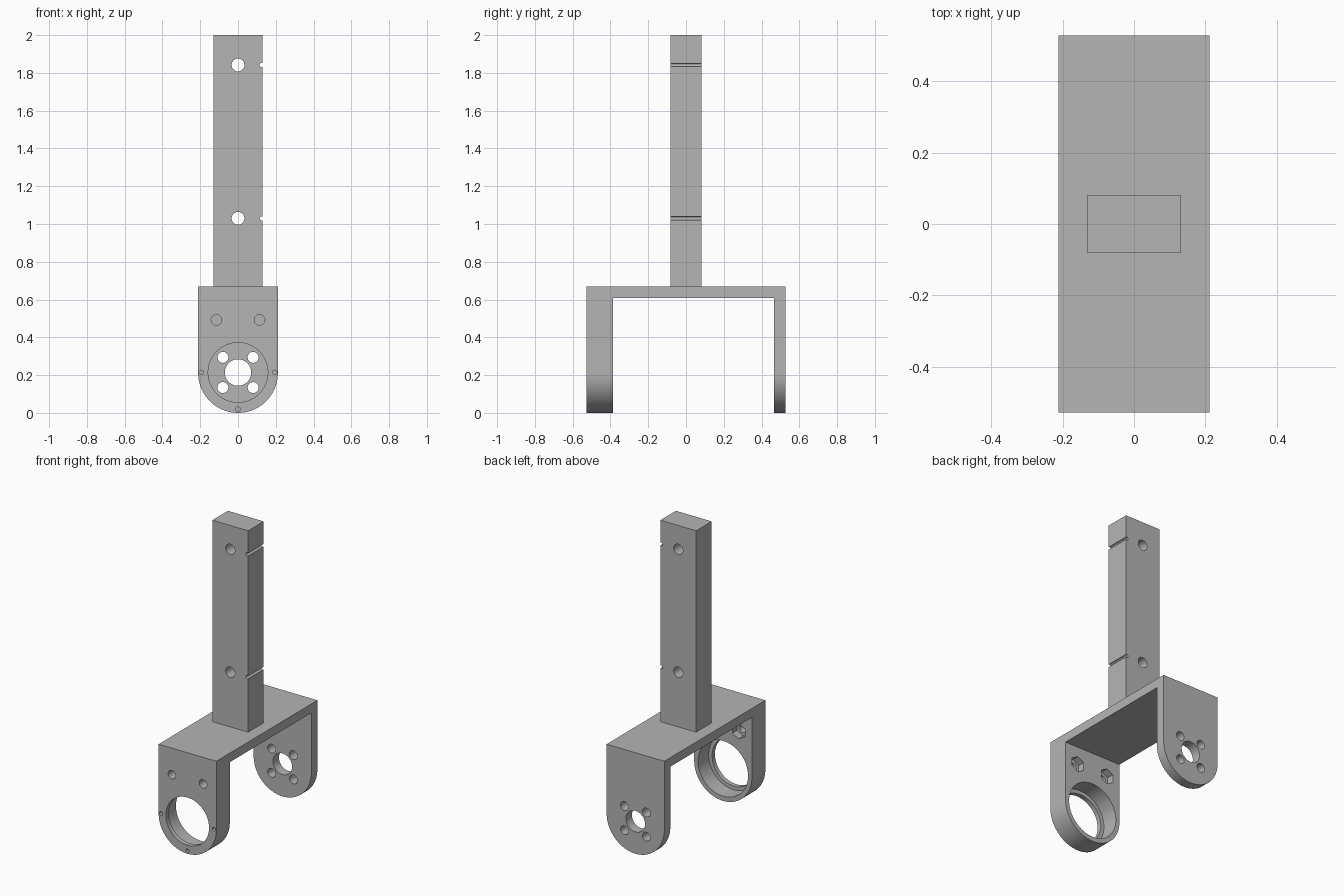
import bpy
import bmesh
from math import cos, sin, pi, radians
from mathutils import Matrix, Vector

default = bpy.data.objects.get("Cube")
if default:
    bpy.data.objects.remove(default, do_unlink=True)

grey = bpy.data.materials.new("light_grey")
grey.use_nodes = True
colour = (0.46, 0.46, 0.46, 1)
grey.diffuse_color = colour
grey.node_tree.nodes["Principled BSDF"].inputs["Base Color"].default_value = colour


def extrude(name, points, direction):
    """Prism from a closed 3D outline."""
    bm = bmesh.new()
    face = bm.faces.new([bm.verts.new(p) for p in points])
    result = bmesh.ops.extrude_face_region(bm, geom=[face])
    moved = [v for v in result["geom"] if isinstance(v, bmesh.types.BMVert)]
    bmesh.ops.translate(bm, verts=moved, vec=Vector(direction))
    bmesh.ops.recalc_face_normals(bm, faces=bm.faces)
    mesh = bpy.data.meshes.new(name)
    bm.to_mesh(mesh)
    bm.free()
    obj = bpy.data.objects.new(name, mesh)
    bpy.context.collection.objects.link(obj)
    mesh.materials.append(grey)
    return obj


def drill(x, z, radius, y0, y1, sides=48):
    """Cutter prism running along y, with a corner pointing up."""
    ring = [(x + radius * sin(2 * pi * i / sides), y0,
             z + radius * cos(2 * pi * i / sides)) for i in range(sides)]
    return extrude("cutter", ring, (0, y1 - y0, 0))


def boolean(obj, other, operation="DIFFERENCE"):
    """Apply a boolean, then remove the helper."""
    mod = obj.modifiers.new("boolean", "BOOLEAN")
    mod.operation = operation
    mod.solver = "EXACT"
    mod.object = other
    other.hide_render = True
    bpy.context.view_layer.update()
    graph = bpy.context.evaluated_depsgraph_get()
    mesh = bpy.data.meshes.new_from_object(obj.evaluated_get(graph))
    obj.modifiers.clear()
    obj.data = mesh
    bpy.data.objects.remove(other, do_unlink=True)


half_width, half_depth, top = 0.211, 0.528, 0.668
front_in, back_in, under = -0.387, 0.465, 0.608
axis_z = 0.214

# Fork bracket: U-shaped side profile trimmed by a round-ended front profile
u_shape = [(-half_depth, -0.1), (front_in, -0.1), (front_in, under),
           (back_in, under), (back_in, -0.1), (half_depth, -0.1),
           (half_depth, top), (-half_depth, top)]
bracket = extrude("fork_bracket", [(-0.3, y, z) for y, z in u_shape], (0.6, 0, 0))
steps = 48
tongue = [(half_width * cos(pi + pi * i / steps), -0.7,
           half_width + half_width * sin(pi + pi * i / steps))
          for i in range(steps + 1)]
tongue += [(half_width, -0.7, 0.9), (-half_width, -0.7, 0.9)]
boolean(bracket, extrude("cutter", tongue, (0, 1.4, 0)), "INTERSECT")

# Bearing seat in the front arm: lip opening and wider inner bore
boolean(bracket, drill(0, axis_z, 0.158, -0.6, -0.3, 64))
boolean(bracket, drill(0, axis_z, 0.183, -0.498, -0.3, 64))

# Small blind marks around the bearing seat
for x, z in ((-0.194, axis_z), (0.194, axis_z), (0, axis_z - 0.194)):
    boolean(bracket, drill(x, z, 0.012, -0.6, -0.505, 16))

# Screw holes with hexagonal nut pockets on the inside
for side in (-1, 1):
    boolean(bracket, drill(side * 0.114, 0.492, 0.028, -0.6, -0.3, 32))
    boolean(bracket, drill(side * 0.114, 0.492, 0.052, -0.435, -0.3, 6))

# Hub mounting holes in the back arm
boolean(bracket, drill(0, axis_z, 0.07, 0.4, 0.6))
for sx in (-1, 1):
    for sz in (-1, 1):
        boolean(bracket, drill(sx * 0.08, axis_z + sz * 0.08, 0.029, 0.4, 0.6, 32))

# Upright bar with two through holes and side grooves level with them
bar = extrude("upright_bar", [(-0.131, -0.081, top), (0.131, -0.081, top),
                              (0.131, 0.081, top), (-0.131, 0.081, top)],
              (0, 0, 2 - top))
for z in (1.03, 1.842):
    boolean(bar, drill(0, z, 0.034, -0.2, 0.2, 32))
    boolean(bar, drill(0.125, z, 0.011, -0.2, 0.2, 16))

# Smooth round walls, sharp edges
bpy.ops.object.select_all(action="DESELECT")
for obj in (bracket, bar):
    obj.select_set(True)
bpy.context.view_layer.objects.active = bracket
bpy.ops.object.shade_smooth_by_angle(angle=radians(30))
